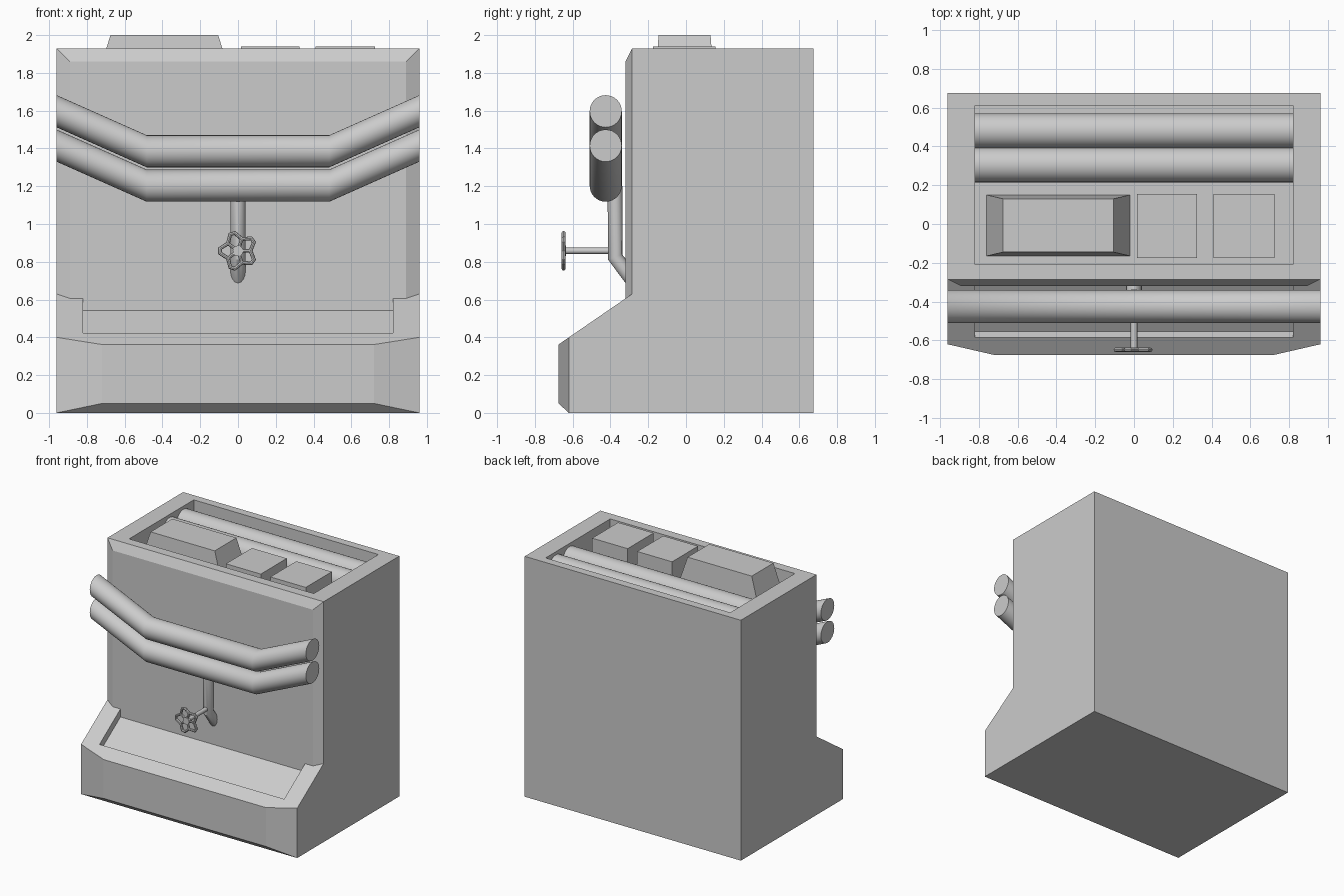
import bpy, bmesh, math
from mathutils import Vector

if "Cube" in bpy.data.objects:
    bpy.data.objects.remove(bpy.data.objects["Cube"])


def make_object(name, bm):
    bmesh.ops.recalc_face_normals(bm, faces=bm.faces[:])
    mesh = bpy.data.meshes.new(name)
    bm.to_mesh(mesh)
    bm.free()
    ob = bpy.data.objects.new(name, mesh)
    bpy.context.collection.objects.link(ob)
    return ob


def activate(ob):
    bpy.ops.object.select_all(action='DESELECT')
    ob.select_set(True)
    bpy.context.view_layer.objects.active = ob


def smooth(ob):
    activate(ob)
    bpy.ops.object.shade_smooth_by_angle(angle=math.radians(35))


def hull(name, points):
    """Flat-faced convex solid around the points."""
    bm = bmesh.new()
    for p in points:
        bm.verts.new(p)
    bmesh.ops.convex_hull(bm, input=bm.verts[:])
    bmesh.ops.dissolve_limit(bm, angle_limit=0.005, verts=bm.verts[:], edges=bm.edges[:])
    return make_object(name, bm)


def mirrored(points):
    return [(s * x, y, z) for x, y, z in points for s in (-1, 1)]


def frustum(name, x0, x1, y0, y1, z0, z1, dx=0.0, dy=0.0):
    """Box whose top is inset by dx, dy."""
    return hull(name, [(x, y, z) for z, ix, iy in ((z0, 0, 0), (z1, dx, dy))
                       for x in (x0 + ix, x1 - ix) for y in (y0 + iy, y1 - iy)])


def cut(ob, cutter):
    mod = ob.modifiers.new("cut", 'BOOLEAN')
    mod.operation, mod.solver, mod.object = 'DIFFERENCE', 'EXACT', cutter
    activate(ob)
    bpy.ops.object.modifier_apply(modifier=mod.name)
    bpy.data.objects.remove(cutter)


def cross_pipe(name, path, y, r, n=32):
    """Pipe running along x; every section is an upright circle."""
    bm = bmesh.new()
    rings = [[bm.verts.new((x, y + r * math.cos(t), z + r * math.sin(t)))
              for t in (2 * math.pi * i / n for i in range(n))] for x, z in path]
    for a, b in zip(rings, rings[1:]):
        for i in range(n):
            bm.faces.new((a[i], a[(i + 1) % n], b[(i + 1) % n], b[i]))
    bm.faces.new(rings[0])
    bm.faces.new(rings[-1])
    smooth(make_object(name, bm))


def tube(name, points, r, cyclic=False, res=4):
    cu = bpy.data.curves.new(name, 'CURVE')
    cu.dimensions = '3D'
    cu.bevel_depth, cu.bevel_resolution, cu.use_fill_caps = r, res, True
    sp = cu.splines.new('POLY')
    sp.points.add(len(points) - 1)
    for p, co in zip(sp.points, points):
        p.co = (*co, 1)
    sp.use_cyclic_u = cyclic
    ob = bpy.data.objects.new(name, cu)
    bpy.context.collection.objects.link(ob)
    activate(ob)
    bpy.ops.object.convert(target='MESH')
    smooth(bpy.context.view_layer.objects.active)


# main cabinet with bevelled front edges and an open top well
cabinet = hull("cabinet", mirrored([
    (0.96, 0.675, 0), (0.96, 0.675, 1.93), (0.96, -0.285, 0), (0.96, -0.285, 1.93),
    (0.89, -0.32, 0), (0.89, -0.32, 1.86)]))
cut(cabinet, frustum("well_cutter", -0.82, 0.82, -0.21, 0.61, 1.73, 2.2))

# sloped lower front with bulging panel and sunken tray
base = hull("front_base", mirrored([
    (0.96, -0.285, 0), (0.96, -0.285, 0.63), (0.96, -0.62, 0), (0.96, -0.62, 0.40),
    (0.72, -0.675, 0.05), (0.72, -0.675, 0.362)]))
cut(base, hull("tray_cutter", mirrored([
    (0.82, -0.555, 0.38), (0.82, -0.62, 0.471), (0.82, -0.25, 0.80), (0.82, -0.25, 0.59)])))

# machinery in the top well
frustum("large_block", -0.76, -0.02, -0.165, 0.15, 1.73, 2.0, 0.085, 0.02)
frustum("small_block_left", 0.015, 0.325, -0.175, 0.155, 1.73, 1.94)
frustum("small_block_right", 0.41, 0.725, -0.175, 0.155, 1.73, 1.94)
for label, y in (("front", 0.305), ("rear", 0.48)):
    cross_pipe("well_pipe_" + label, [(-0.82, 1.815), (0.82, 1.815)], y, 0.09)

# bent pipes across the front
for label, z in (("upper", 1.385), ("lower", 1.203)):
    cross_pipe("front_pipe_" + label, [(-0.96, z + 0.212), (-0.483, z),
                                       (0.483, z), (0.96, z + 0.212)], -0.425, 0.085)

# drop pipe turning into the cabinet
tube("drop_pipe", [(0, -0.375, 1.2), (0, -0.375, 0.825), (0, -0.28, 0.70)], 0.04, res=6)

# valve stem, hub and five-pointed handwheel
WY, WZ = -0.648, 0.858
tube("valve_stem", [(0, -0.37, WZ), (0, WY, WZ)], 0.017)
tube("wheel_hub", [(0, WY - 0.012, WZ), (0, WY + 0.012, WZ)], 0.028)


def on_wheel(angle, r):
    return (r * math.cos(angle), WY, WZ + r * math.sin(angle))


step = math.pi / 5
rim = []
for k in range(5):
    a = math.pi + 2 * k * step
    rim += [on_wheel(a - 0.13, 0.096), on_wheel(a + 0.13, 0.096), on_wheel(a + step, 0.066)]
    tube("wheel_spoke_%d" % (k + 1), [on_wheel(a + step, 0.015), on_wheel(a + step, 0.066)], 0.009, res=2)
tube("wheel_rim", rim, 0.011, cyclic=True, res=2)
